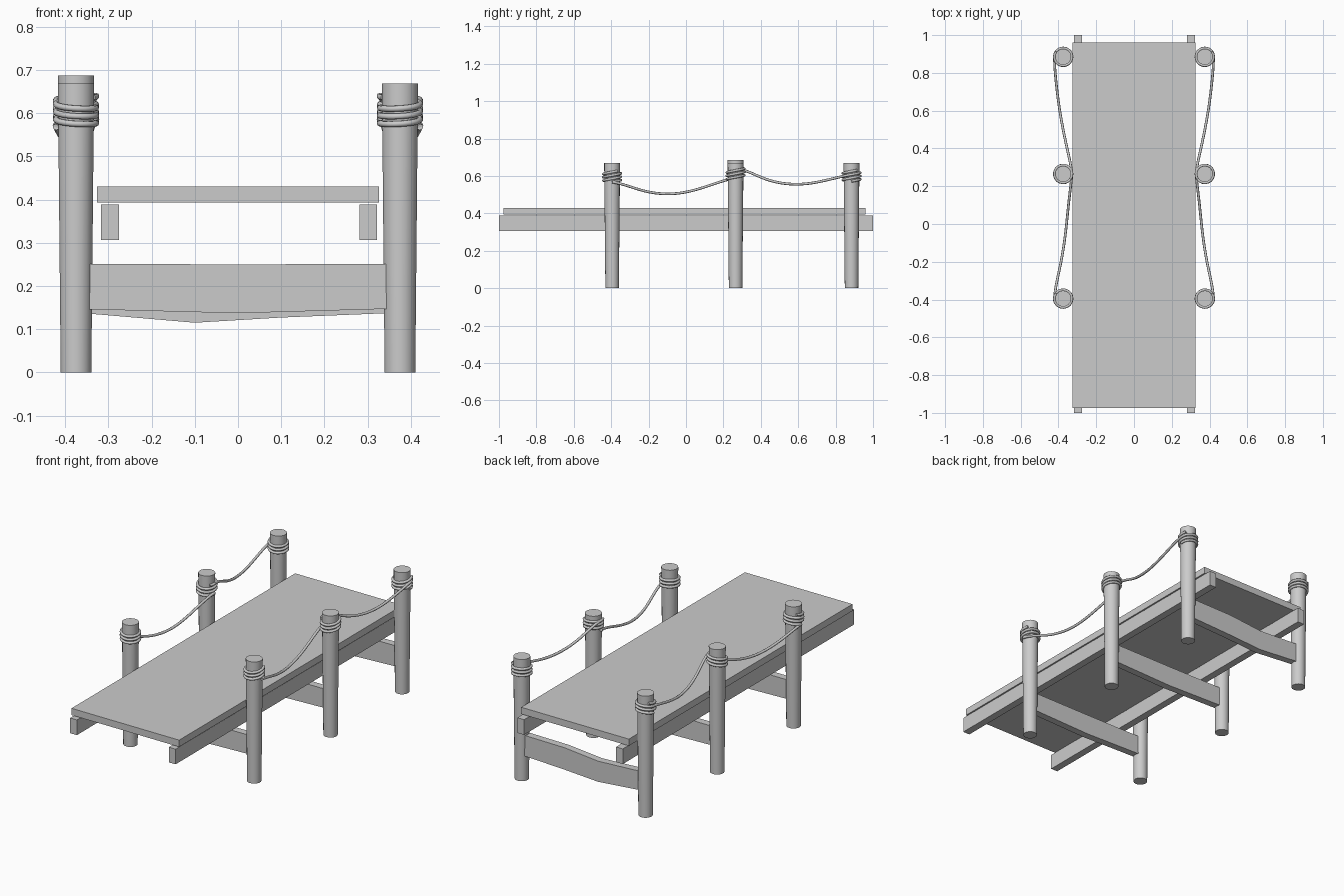
import bpy, bmesh, math
from mathutils import Vector

if "Cube" in bpy.data.objects:
    bpy.data.objects.remove(bpy.data.objects["Cube"])

POST_X = 0.375
ROWS = {"front": -0.395, "middle": 0.265, "back": 0.885}
COIL_Z = {"front": 0.568, "middle": 0.585, "back": 0.572}


def mesh_object(name, bm):
    bmesh.ops.recalc_face_normals(bm, faces=bm.faces)
    me = bpy.data.meshes.new(name)
    bm.to_mesh(me)
    bm.free()
    ob = bpy.data.objects.new(name, me)
    bpy.context.collection.objects.link(ob)
    return ob


def box(name, lo, hi):
    bm = bmesh.new()
    bmesh.ops.create_cube(bm, size=1)
    lo, hi = Vector(lo), Vector(hi)
    for v in bm.verts:
        v.co = (lo + hi) / 2 + v.co * (hi - lo)
    return mesh_object(name, bm)


def smooth(ob):
    bpy.ops.object.select_all(action='DESELECT')
    ob.select_set(True)
    bpy.context.view_layer.objects.active = ob
    bpy.ops.object.shade_smooth_by_angle(angle=math.radians(40))


def post(name, x, y, h):
    bm = bmesh.new()
    bmesh.ops.create_cone(bm, cap_ends=True, segments=18,
                          radius1=0.036, radius2=0.0425, depth=h)
    bmesh.ops.translate(bm, verts=bm.verts, vec=(x, y, h / 2))
    smooth(mesh_object(name, bm))


def beam(name, y, top, bottom, half=0.02):
    bm = bmesh.new()
    pts = top + bottom[::-1]
    face = bm.faces.new([bm.verts.new((x, y - half, z)) for x, z in pts])
    ext = bmesh.ops.extrude_face_region(bm, geom=[face])
    for v in ext["geom"]:
        if isinstance(v, bmesh.types.BMVert):
            v.co.y += 2 * half
    mesh_object(name, bm)


def rope(name, pts, kind='POLY', radius=0.007):
    cu = bpy.data.curves.new(name, 'CURVE')
    cu.dimensions = '3D'
    cu.bevel_depth = radius
    cu.bevel_resolution = 2
    cu.use_fill_caps = True
    sp = cu.splines.new(kind)
    sp.points.add(len(pts) - 1)
    for p, c in zip(sp.points, pts):
        p.co = (*c, 1)
    if kind == 'NURBS':
        sp.order_u = 4
        sp.use_endpoint_u = True
        sp.resolution_u = 6
    ob = bpy.data.objects.new(name, cu)
    bpy.context.collection.objects.link(ob)


# Deck and the two stringers under it
box("deck", (-0.326, -0.975, 0.393), (0.326, 0.96, 0.43))
box("left_stringer", (-0.317, -1, 0.306), (-0.276, 1, 0.389))
box("right_stringer", (0.281, -1, 0.306), (0.322, 1, 0.389))

# Crossbeams between post pairs; the back one sags
for row, y in ROWS.items():
    if row == "back":
        top = [(-0.345, 0.24), (-0.1, 0.228), (0.1, 0.247), (0.345, 0.25)]
        bot = [(-0.345, 0.136), (-0.1, 0.115), (0.1, 0.127), (0.345, 0.137)]
    else:
        top = [(-0.345, 0.251), (0, 0.25), (0.345, 0.251)]
        bot = [(-0.345, 0.146), (0, 0.137), (0.345, 0.147)]
    beam(row + "_crossbeam", y, top, bot)

for side, s in (("left", -1), ("right", 1)):
    # Posts with rope wound round their tops
    for row, y in ROWS.items():
        h = 0.687 if (row, side) == ("middle", "left") else 0.669
        post(f"{side}_{row}_post", s * POST_X, y, h)
        pts = []
        for i in range(61):
            t = i / 60
            a = math.pi * (6.2 * t + (1 if row == "middle" else 0))
            r = 0.047
            pts.append((s * (POST_X + r * math.cos(a)), y + r * math.sin(a),
                        COIL_Z[row] + 0.055 * t + 0.006 * math.sin(a)))
        rope(f"{side}_{row}_rope_coil", pts)

    # Sagging rope spans
    span1 = [(0.421, -0.395, 0.568), (0.418, -0.34, 0.56), (0.39, -0.23, 0.513),
             (0.362, -0.06, 0.496), (0.348, 0.1, 0.538),
             (0.335, 0.2, 0.577), (0.328, 0.265, 0.59)]
    span2 = [(0.328, 0.265, 0.64), (0.335, 0.32, 0.635), (0.36, 0.42, 0.573),
             (0.395, 0.6, 0.547), (0.413, 0.75, 0.576),
             (0.421, 0.84, 0.6), (0.421, 0.885, 0.608)]
    for n, span in (("front", span1), ("back", span2)):
        rope(f"{side}_{n}_rope_span", [(s * x, y, z) for x, y, z in span], 'NURBS')
